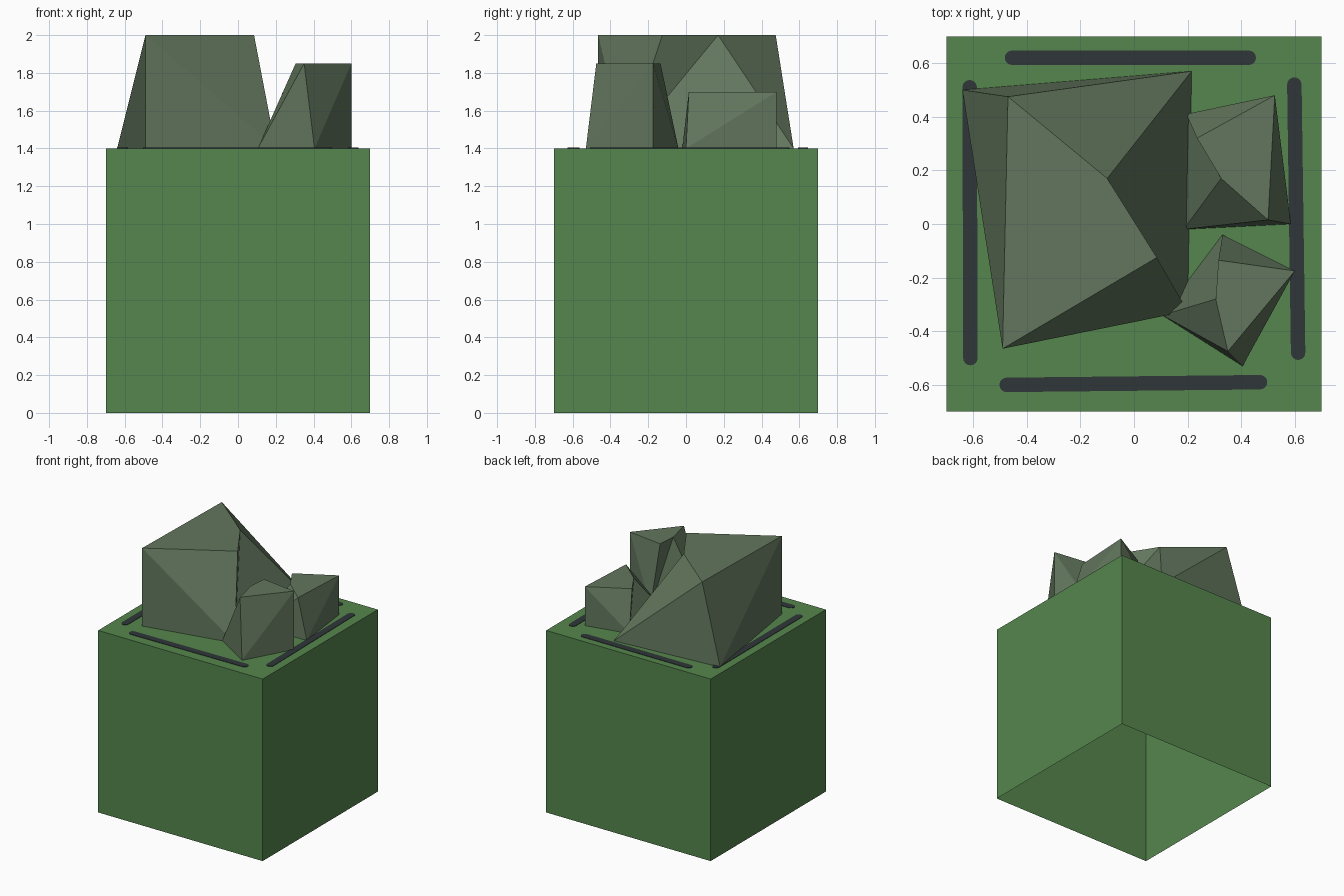
import bpy, bmesh, math

if "Cube" in bpy.data.objects:
    bpy.data.objects.remove(bpy.data.objects["Cube"])

GROUND = 1.4


def material(name, rgb):
    m = bpy.data.materials.new(name)
    m.diffuse_color = (*rgb, 1.0)
    m.use_nodes = True
    m.node_tree.nodes["Principled BSDF"].inputs["Base Color"].default_value = m.diffuse_color
    return m


GREEN = material("grass green", (0.09, 0.238, 0.074))
STONE = material("mossy stone", (0.123, 0.183, 0.11))
SLATE = material("dark slate", (0.029, 0.037, 0.04))


def finish(bm, name, mat):
    me = bpy.data.meshes.new(name)
    bm.to_mesh(me)
    bm.free()
    me.materials.append(mat)
    ob = bpy.data.objects.new(name, me)
    bpy.context.collection.objects.link(ob)
    return ob


# Grass block: cube with an open underside
bm = bmesh.new()
bmesh.ops.create_cube(bm, size=1.4)
bmesh.ops.translate(bm, vec=(0, 0, 0.7), verts=bm.verts)
bm.normal_update()
bmesh.ops.delete(bm, geom=[f for f in bm.faces if f.normal.z < -0.5], context='FACES_ONLY')
finish(bm, "grass_block", GREEN)


# Rocks: one faceted four-cornered shape, corners listed in matching order
def rock(name, base, top, z):
    bm = bmesh.new()
    p, f, b, a = [bm.verts.new((x, y, GROUND)) for x, y in base]
    t, g, d, c = [bm.verts.new((x, y, z)) for x, y in top]
    for face in [(t, g, d, c),              # flat top
                 (p, f, g), (p, g, t),      # side beside the upright corner
                 (f, b, g), (b, d, g),      # other side beside it
                 (b, a, c), (b, c, d),      # sloping side
                 (a, p, t), (a, t, c)]:     # creased side
        bm.faces.new(face)
    finish(bm, name, STONE)


rock("large_rock",
     [(-0.64, 0.50), (-0.49, -0.465), (0.20, -0.325), (0.215, 0.57)],
     [(-0.47, 0.475), (-0.49, -0.465), (0.085, -0.125), (-0.10, 0.17)], 2.0)
rock("low_rock",
     [(0.585, 0.0), (0.525, 0.48), (0.195, 0.41), (0.185, -0.02)],
     [(0.50, 0.015), (0.525, 0.48), (0.235, 0.32), (0.325, 0.17)], 1.70)
rock("small_rock",
     [(0.405, -0.53), (0.60, -0.175), (0.33, -0.04), (0.105, -0.34)],
     [(0.35, -0.475), (0.60, -0.175), (0.315, -0.135), (0.305, -0.28)], 1.85)


# Painted border strokes: thin plates with rounded ends
def stroke(name, start, end, r=0.027, n=8):
    ang = math.atan2(end[1] - start[1], end[0] - start[0])
    bm = bmesh.new()
    ring = []
    for (cx, cy), offset in ((end, -math.pi / 2), (start, math.pi / 2)):
        for i in range(n + 1):
            t = ang + offset + math.pi * i / n
            ring.append(bm.verts.new((cx + r * math.cos(t), cy + r * math.sin(t), GROUND + 0.001)))
    face = bm.faces.new(ring)
    out = bmesh.ops.extrude_face_region(bm, geom=[face])
    bmesh.ops.translate(bm, vec=(0, 0, 0.003),
                        verts=[v for v in out["geom"] if isinstance(v, bmesh.types.BMVert)])
    bmesh.ops.recalc_face_normals(bm, faces=bm.faces)
    finish(bm, name, SLATE)


stroke("back_stroke", (-0.455, 0.62), (0.428, 0.62))
stroke("front_stroke", (-0.475, -0.60), (0.47, -0.59))
stroke("left_stroke", (-0.61, -0.50), (-0.613, 0.51))
stroke("right_stroke", (0.612, -0.48), (0.598, 0.52))
